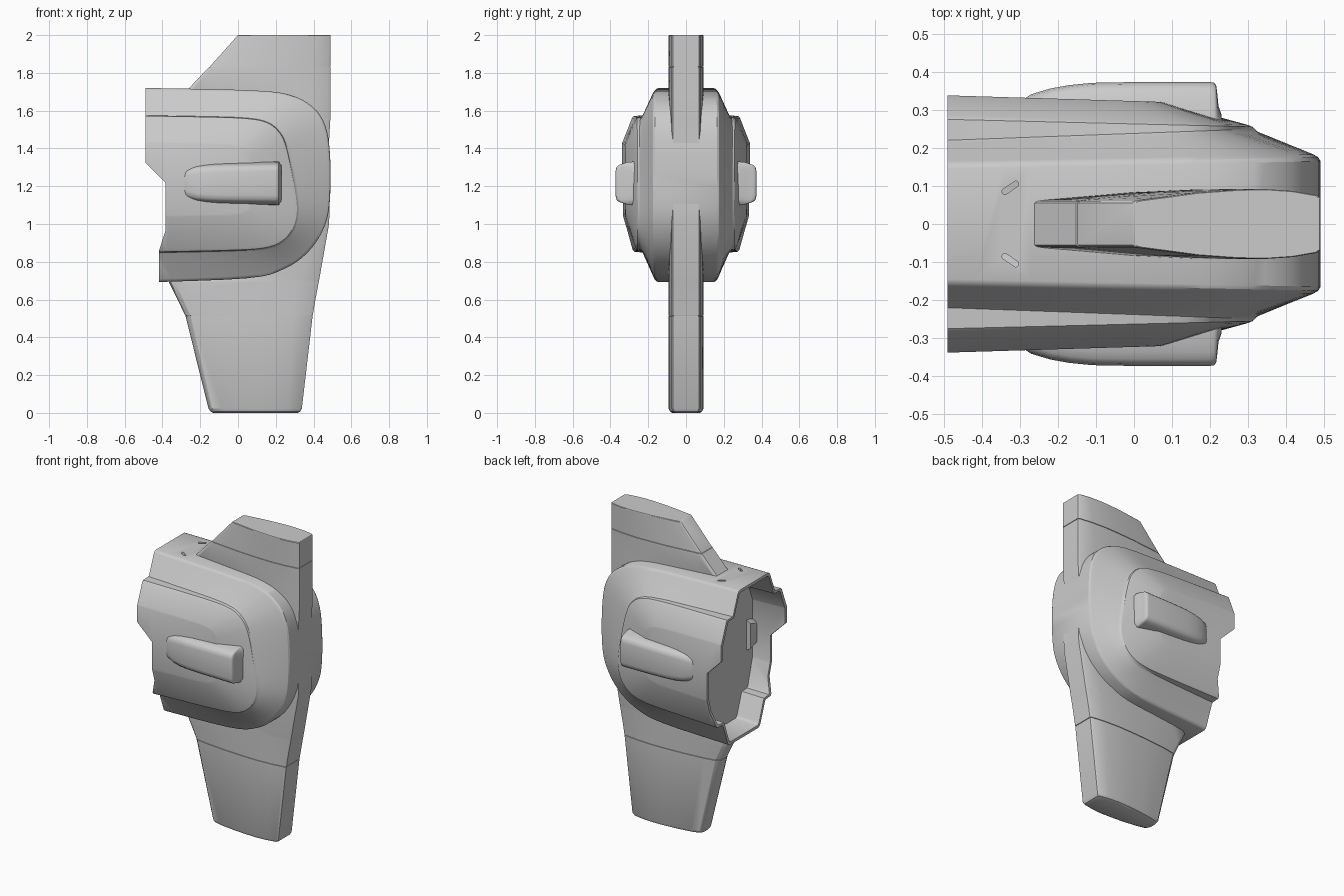
import bpy, bmesh, math
from mathutils import Vector

if "Cube" in bpy.data.objects:
    bpy.data.objects.remove(bpy.data.objects["Cube"])


def make(name, verts, faces):
    me = bpy.data.meshes.new(name)
    me.from_pydata([tuple(v) for v in verts], [], faces)
    bm = bmesh.new()
    bm.from_mesh(me)
    bmesh.ops.recalc_face_normals(bm, faces=bm.faces)
    bm.to_mesh(me)
    bm.free()
    ob = bpy.data.objects.new(name, me)
    bpy.context.collection.objects.link(ob)
    return ob


def loft(name, rings):
    """Join closed rings of equal length and cap both ends."""
    n = len(rings[0])
    verts = [p for r in rings for p in r]
    faces = [(k * n + i, k * n + (i + 1) % n, (k + 1) * n + (i + 1) % n, (k + 1) * n + i)
             for k in range(len(rings) - 1) for i in range(n)]
    faces += [tuple(range(n)), tuple(range(len(verts) - n, len(verts)))]
    return make(name, verts, faces)


def activate(ob):
    bpy.ops.object.select_all(action='DESELECT')
    ob.select_set(True)
    bpy.context.view_layer.objects.active = ob


def smooth(ob, deg=28):
    activate(ob)
    bpy.ops.object.shade_smooth_by_angle(angle=math.radians(deg))


def cut(ob, cutter):
    cutter.hide_render = True
    activate(ob)
    m = ob.modifiers.new("cut", 'BOOLEAN')
    m.operation, m.solver, m.object = 'DIFFERENCE', 'EXACT', cutter
    bpy.ops.object.modifier_apply(modifier=m.name)
    bpy.data.objects.remove(cutter)


def spline(pts, sub=4):
    """Catmull-Rom curve through the points."""
    p = [Vector(q) for q in pts]
    p = [2 * p[0] - p[1]] + p + [2 * p[-1] - p[-2]]
    out = []
    for i in range(1, len(p) - 2):
        a, b, c, d = p[i - 1:i + 3]
        for k in range(sub):
            t = k / sub
            out.append(0.5 * (2 * b + (c - a) * t + (2 * a - 5 * b + 4 * c - d) * t * t
                              + (3 * b - a - 3 * c + d) * t ** 3))
    return out + [p[-2]]


def blend(a, b, t):
    return [p.lerp(q, t) for p, q in zip(a, b)]


# Housing: three D-shaped outlines (x, z) stepping outward in y
rim = spline([(-.49, 1.72), (-.2, 1.715), (.08, 1.707), (.25, 1.69), (.37, 1.64), (.45, 1.55), (.485, 1.4),
              (.487, 1.13), (.455, .98), (.37, .85), (.24, .76), (.05, .713), (-.49, .69)])
step = spline([(-.49, 1.575), (-.2, 1.57), (.02, 1.563), (.14, 1.545), (.21, 1.5), (.255, 1.42), (.295, 1.24),
               (.317, 1.08), (.295, .975), (.235, .905), (.14, .87), (-.05, .857), (-.49, .847)])
panel = spline([(-.49, 1.43), (-.3, 1.425), (-.1, 1.42), (0, 1.41), (.04, 1.39), (.06, 1.35), (.07, 1.24),
                (.07, 1.14), (.06, 1.1), (.03, 1.07), (-.05, 1.055), (-.25, 1.05), (-.49, 1.045)])
# each layer: outline, y at the left end, change of y toward the right
half = [(rim, .145, .02), (blend(rim, step, .03), .156, .019), (blend(rim, step, .1), .165, .018),
        (blend(rim, step, .95), .214, .034), (step, .22, .036), (blend(step, panel, .02), .275, -.024),
        (blend(step, panel, .08), .285, -.03), (blend(step, panel, .94), .334, -.026),
        (panel, .338, -.03)]


def layer(outline, y, dy, side):
    return [Vector((p.x, side * (y + dy * (p.x + .49) / .98), p.y)) for p in outline]


layers = [layer(*h, -1) for h in reversed(half)] + [layer(*h, 1) for h in half]
n, m = len(rim), len(layers)
faces = [(k * n + i, k * n + i + 1, (k + 1) * n + i + 1, (k + 1) * n + i)
         for k in range(m - 1) for i in range(n - 1)]
for base in (0, (m - 1) * n):
    for i in range(n // 2):
        q = [base + i, base + i + 1, base + n - 2 - i, base + n - 1 - i]
        faces.append(tuple(dict.fromkeys(q)))
faces.append(tuple([k * n for k in range(m)] + [k * n + n - 1 for k in reversed(range(m))]))
housing = make("housing", [p for l in layers for p in l], faces)

# Recess in the open end
end = [l[0] for l in layers] + [l[-1] for l in reversed(layers)]
cut(housing, loft("recess_cutter", [[(x, p.y * s, 1.206 + (p.z - 1.206) * (s + .02)) for p in end]
                                    for x, s in ((-.6, .95), (-.26, .93))]))
# Notched silhouette of the open end
notch = [(-.6, 1.325), (-.49, 1.325), (-.385, 1.22), (-.385, .96), (-.418, .86), (-.418, .6), (-.6, .6)]
cut(housing, loft("notch_cutter", [[(x, y, z) for x, z in notch] for y in (-.5, .5)]))

# Two angled slots in the top
for s in (-1, 1):
    ring = []
    for k in range(16):
        a = 2 * math.pi * k / 16
        u, v = .008 * math.cos(a) + (.017 if k < 4 or k > 12 else -.017), .008 * math.sin(a)
        c, d = math.cos(.6), math.sin(.6)
        ring.append((-.325 + u * c - v * d, s * (.095 + u * d + v * c)))
    cut(housing, loft("slot_cutter", [[(x, y, z) for x, y in ring] for z in (1.68, 1.76)]))
smooth(housing)

# Vertical fin: foil sections (z, x start, x end, inset), rounder nose below the housing
foil = [(0, .055), (.012, .06), (.04, .063), (.15, .07), (.35, .083), (.55, .09), (.7, .092), (.85, .087),
        (.98, .076), (1, .068)]
nose = [.022, .042, .057]


def section(z, x0, x1, inset=0):
    x0, x1 = x0 + inset, x1 - inset
    widths = [w for _, w in foil]
    if z < .75:
        widths[:3] = nose
    side = [(x0 + t * (x1 - x0), w - inset) for (t, _), w in zip(foil, widths)]
    return [(x, y, z) for x, y in side] + [(x, -y, z) for x, y in reversed(side)]


g = .004
fin = loft("fin", [section(*r) for r in [
    (0, -.15, .335, .02), (.007, -.152, .336, .007), (.022, -.156, .338),
    (.513, -.278, .395), (.5135, -.278, .395, g), (.516, -.28, .396, g), (.5165, -.28, .396),
    (.6, -.32, .41), (.69, -.365, .427), (.705, -.36, .43), (.722, -.23, .433), (1.0, -.22, .482),
    (1.08, -.22, .485), (1.4, -.22, .48), (1.56, -.22, .489), (1.695, -.22, .49), (1.71, -.268, .49),
    (1.831, -.153, .49), (1.8315, -.152, .49, g), (1.834, -.149, .49, g), (1.8345, -.148, .49),
    (1.997, -.003, .49), (2.0, 0, .49, .002)]])
smooth(fin)


# Side pods: sections along x (x, half height, outer y)
def pod_section(x, h, y, s):
    prof = [(h + .014, .25), (h + .008, y - .06), (h, y - .036), (h - .006, y - .018), (h - .018, y - .005), (h - .04, y)]
    pts = prof + [(-z, d) for z, d in reversed(prof)]
    return [(x, s * d, 1.215 + z) for z, d in pts]


for s, tag in ((-1, "front"), (1, "back")):
    pod = loft("side_pod_" + tag, [pod_section(*r, s) for r in [
        (-.29, .068, .328), (-.27, .08, .341), (-.22, .092, .356), (-.17, .097, .365), (-.11, .1, .371),
        (0, .102, .373), (.2, .104, .373), (.211, .104, .371), (.216, .103, .364), (.218, .103, .35),
        (.222, .103, .31), (.23, .105, .287)]])
    smooth(pod, 50)
